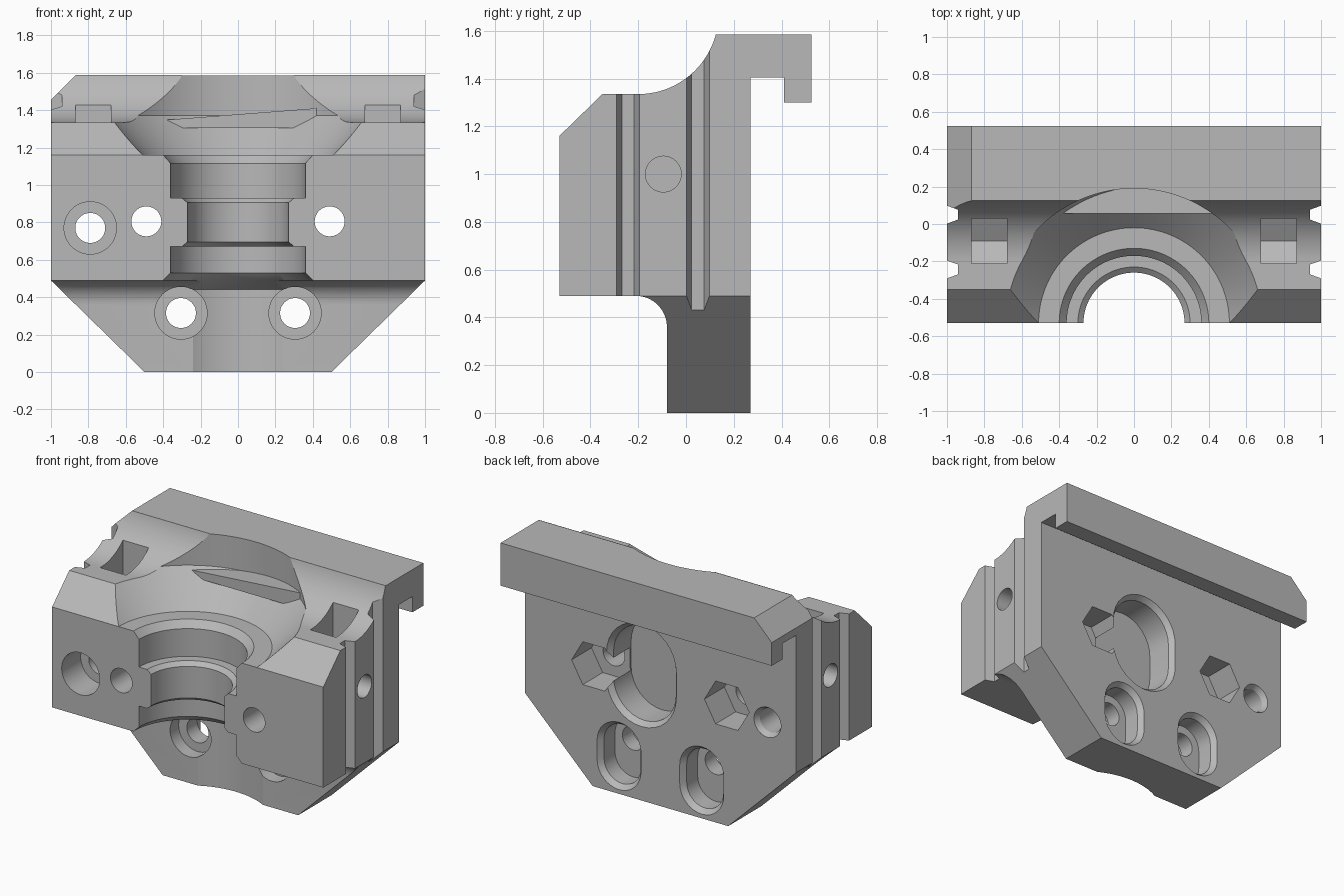
import bpy, bmesh
from math import sin, cos, pi, radians

if "Cube" in bpy.data.objects:
    bpy.data.objects.remove(bpy.data.objects["Cube"])

grey = bpy.data.materials.new("neutral_grey")
grey.use_nodes = True
tone = (0.48, 0.48, 0.48, 1)
grey.diffuse_color = tone
grey.node_tree.nodes["Principled BSDF"].inputs["Base Color"].default_value = tone

PLACE = {"x": lambda u, v, d: (d, u, v), "y": lambda u, v, d: (u, d, v), "z": lambda u, v, d: (u, v, d)}


def add_object(name, bm):
    bmesh.ops.recalc_face_normals(bm, faces=bm.faces)
    mesh = bpy.data.meshes.new(name)
    bm.to_mesh(mesh)
    bm.free()
    mesh.materials.append(grey)
    ob = bpy.data.objects.new(name, mesh)
    bpy.context.collection.objects.link(ob)
    return ob


def prism(name, axis, start, end, pts, end_pts=None):
    """Extrude a 2D outline along an axis, optionally tapering to another outline."""
    bm = bmesh.new()
    a = [bm.verts.new(PLACE[axis](u, v, start)) for u, v in pts]
    b = [bm.verts.new(PLACE[axis](u, v, end)) for u, v in (end_pts or pts)]
    bm.faces.new(a)
    bm.faces.new(b)
    for i in range(len(a)):
        j = (i + 1) % len(a)
        bm.faces.new((a[i], a[j], b[j], b[i]))
    return add_object(name, bm)


def arc(cu, cv, r, a0, a1, n=16):
    return [(cu + r * cos(radians(a0 + (a1 - a0) * i / n)),
             cv + r * sin(radians(a0 + (a1 - a0) * i / n))) for i in range(n + 1)]


def circle(u, v, r, n=48):
    return arc(u, v, r, 0, 360, n)[:-1]


def slot(u, low, high, r):
    return arc(u, high, r, 0, 180) + arc(u, low, r, 180, 360)


def revolve(name, y, profile, n=128):
    """Turn an (r, z) outline about a vertical axis into a closed solid."""
    bm = bmesh.new()
    rings = [[bm.verts.new((r * cos(2 * pi * i / n), y + r * sin(2 * pi * i / n), z))
              for i in range(n)] for r, z in profile]
    for lo, hi in zip(rings, rings[1:]):
        for i in range(n):
            j = (i + 1) % n
            bm.faces.new((lo[i], lo[j], hi[j], hi[i]))
    bm.faces.new(rings[0])
    bm.faces.new(rings[-1])
    return add_object(name, bm)


def combine(target, tool, operation="DIFFERENCE"):
    mod = target.modifiers.new("cut", "BOOLEAN")
    mod.operation = operation
    mod.solver = "EXACT"
    mod.object = tool
    bpy.context.view_layer.objects.active = target
    bpy.ops.object.modifier_apply(modifier=mod.name)
    bpy.data.objects.remove(tool)


# Main body: side profile with top hook, curved saddle and underside fillet
side = [(-.53, .49), (-.53, 1.16), (-.35, 1.335)]
side += arc(-.2, 1.671, .336, 270, 345.4, 24)
side += [(.125, 1.585), (.525, 1.585), (.525, 1.30), (.41, 1.30), (.41, 1.405), (.27, 1.405),
         (.27, 0), (-.08, 0)]
side += arc(-.21, .36, .13, 0, 90)
body = prism("mount_body", "x", -1, 1, side)


def cut(*args):
    combine(body, prism("cutter", *args))


# Sloped lower corners and the single bevelled top corner
for s in (-1, 1):
    cut("y", -.7, .7, [(s * .4, -.098), (s * 1.0, .489), (s * 1.2, .489), (s * 1.2, -.098)])
cut("y", -.7, .7, [(-1.1, 1.355), (-.77, 1.685), (-1.1, 1.685)])

# Stepped vertical bore with conical mouth
bore = [(.51, -.1), (.51, .44), (.40, .49), (.36, .53), (.36, .67), (.30, .67), (.27, .695),
        (.27, .905), (.30, .93), (.36, .93), (.36, 1.115), (.40, 1.16), (.51, 1.16),
        (.72, 1.37), (.72, 1.7)]
combine(body, revolve("cutter", -.53, bore))

# Side grooves, cross holes and nut traps, mirrored
for s in (-1, 1):
    for y in (.05, -.243):
        cut("z", -.1, 1.7, [(s * 1.02, y - .055), (s * .94, y - .026),
                            (s * .94, y + .026), (s * 1.02, y + .055)])
    cut("x", s * .55, s * 1.1, circle(-.095, 1, .075))
    cut("x", s * .68, s * .87, [(-.21, 1.7), (-.21, .93), (-.09, .86), (.03, .93), (.03, 1.7)])

# Front-to-back bolt holes, hex pockets and lower slotted pockets
for s in (-1, 1):
    cut("y", -.7, .7, circle(s * .49, .805, .08))
    cut("y", .06, .4, circle(s * .49, .8, .165, 6))
    cut("y", -.7, .7, circle(s * .305, .315, .08))
    cut("y", -.7, .01, circle(s * .305, .315, .14))
    cut("y", .12, .4, slot(s * .305, .19, .315, .135))
    cut("y", .235, .28, slot(s * .305, .19, .315, .135), slot(s * .305, .19, .315, .17))

# Extra counterbored hole on one side
cut("y", -.7, .7, circle(-.79, .77, .08))
cut("y", -.7, -.33, circle(-.79, .77, .14))
cut("y", .235, .28, circle(-.79, .77, .08), circle(-.79, .77, .105))

# Large rear slot with bevelled rim
cut("y", .05, .4, slot(.14, .75, .92, .23))
cut("y", .235, .28, slot(.14, .75, .92, .23), slot(.14, .75, .92, .265))

# Slanted ledge at the back of the bore mouth
ledge = prism("mouth_ledge", "y", .055, .2, [(-.42, 1.305), (.42, 1.305), (.42, 1.41), (-.42, 1.345)])
combine(ledge, revolve("cutter", -.53, [(.722, 1.2), (.722, 1.5)]), "INTERSECT")

for ob in (body, ledge):
    bpy.ops.object.select_all(action="DESELECT")
    ob.select_set(True)
    bpy.context.view_layer.objects.active = ob
    bpy.ops.object.shade_smooth_by_angle(angle=radians(25))
